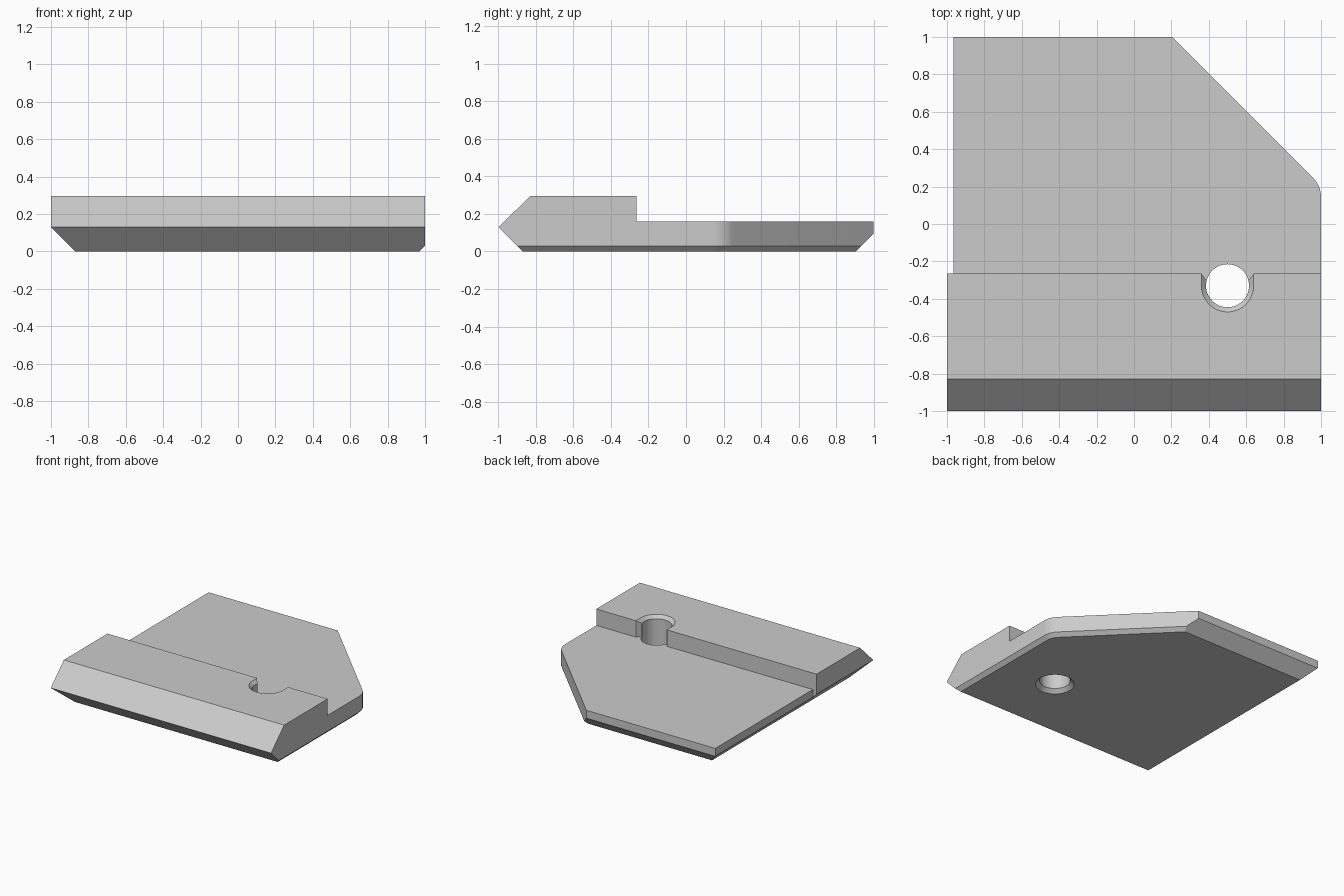
import bpy, bmesh, math

cube = bpy.data.objects.get("Cube")
if cube:
    bpy.data.objects.remove(cube, do_unlink=True)

HOLE = (0.5, -0.33)
TOP, PLATE, STEP_Y = 0.295, 0.16, -0.265


def make_object(name, bm):
    bmesh.ops.recalc_face_normals(bm, faces=bm.faces)
    mesh = bpy.data.meshes.new(name)
    bm.to_mesh(mesh)
    bm.free()
    obj = bpy.data.objects.new(name, mesh)
    bpy.context.collection.objects.link(obj)
    return obj


def hull(name, points):
    bm = bmesh.new()
    for p in points:
        bm.verts.new(p)
    res = bmesh.ops.convex_hull(bm, input=bm.verts[:])
    loose = {v for v in res["geom_interior"] if isinstance(v, bmesh.types.BMVert)}
    bmesh.ops.delete(bm, geom=list(loose), context="VERTS")
    bmesh.ops.dissolve_limit(bm, angle_limit=0.002, verts=bm.verts[:], edges=bm.edges[:])
    return make_object(name, bm)


def prism(name, outline, z0, z1):
    bm = bmesh.new()
    low, high = [[bm.verts.new((x, y, z)) for x, y in outline] for z in (z0, z1)]
    bm.faces.new(low)
    bm.faces.new(high)
    for i in range(len(outline)):
        j = (i + 1) % len(outline)
        bm.faces.new((low[i], low[j], high[j], high[i]))
    return make_object(name, bm)


def circle(radius, z, shift=0.0, n=48):
    return [(HOLE[0] + radius * math.cos(math.tau * i / n),
             HOLE[1] + shift + radius * math.sin(math.tau * i / n), z) for i in range(n)]


def boolean(target, tool, operation):
    mod = target.modifiers.new("cut", "BOOLEAN")
    mod.operation, mod.solver, mod.object = operation, "EXACT", tool
    bpy.context.view_layer.objects.active = target
    bpy.ops.object.modifier_apply(modifier=mod.name)
    bpy.data.objects.remove(tool, do_unlink=True)


def right_edge(inset, z):
    """Right side, rounded corner and diagonal corner cut at one height."""
    r = 0.15
    cx = 1 - r
    cy = 1.205 - cx - r * math.sqrt(2)
    r -= inset
    pts = [(1 - inset, -1.2, z)]
    for i in range(9):
        a = math.radians(45 * i / 8)
        pts.append((cx + r * math.cos(a), cy + r * math.sin(a), z))
    x, y, _ = pts[-1]
    return pts + [(x - 0.92, y + 0.92, z)]


# Bevelled side profile of the plate
profile = [(-0.87, 0), (-1, 0.13), (-0.83, TOP), (1, TOP), (1, 0.095), (0.905, 0)]
plate = hull("bevelled_plate", [(x, y, z) for x in (-1.1, 1.1) for y, z in profile])

# Plan outline with chamfered lower edges
limits = right_edge(0.03, 0) + right_edge(0, 0.03) + right_edge(0, 0.4)
limits += [(x, y, z) for x, z in ((-0.87, 0), (-1, 0.13), (-1, 0.4)) for y in (-1.2, 1.2)]
boolean(plate, hull("outline", limits), "INTERSECT")

# Lower rear deck, with the flared opening into the hole
hx = HOLE[0]
deck = [(1.2, 1.2), (1.2, STEP_Y), (hx + 0.14, STEP_Y), (hx + 0.115, -0.3),
        (hx - 0.115, -0.3), (hx - 0.14, STEP_Y), (-1.2, STEP_Y), (-1.2, 1.2)]
boolean(plate, prism("deck_cut", deck, PLATE, 0.4), "DIFFERENCE")

# Narrow relief on the right-hand edge of the deck
relief = [(-1.2, STEP_Y), (-0.966, STEP_Y), (-0.966, 1.2), (-1.2, 1.2)]
boolean(plate, prism("relief_cut", relief, -0.1, 0.4), "DIFFERENCE")

# Through hole, chamfered at the top and bottom
boolean(plate, hull("hole_cut", circle(0.115, -0.1) + circle(0.115, 0.4)), "DIFFERENCE")
boolean(plate, hull("lower_chamfer", circle(0.165, -0.02) + circle(0.09, 0.055)), "DIFFERENCE")
upper = [p for s in (0, 0.15) for p in circle(0.165, TOP + 0.025, s) + circle(0.09, TOP - 0.05, s)]
boolean(plate, hull("upper_chamfer", upper), "DIFFERENCE")

# Single grey finish
grey = bpy.data.materials.new("light_grey")
grey.use_nodes = True
colour = (0.6, 0.6, 0.6, 1)
grey.diffuse_color = colour
grey.node_tree.nodes["Principled BSDF"].inputs["Base Color"].default_value = colour
plate.data.materials.clear()
plate.data.materials.append(grey)
for face in plate.data.polygons:
    face.material_index = 0

bpy.ops.object.select_all(action="DESELECT")
plate.select_set(True)
bpy.context.view_layer.objects.active = plate
bpy.ops.object.shade_smooth_by_angle(angle=math.radians(30))
